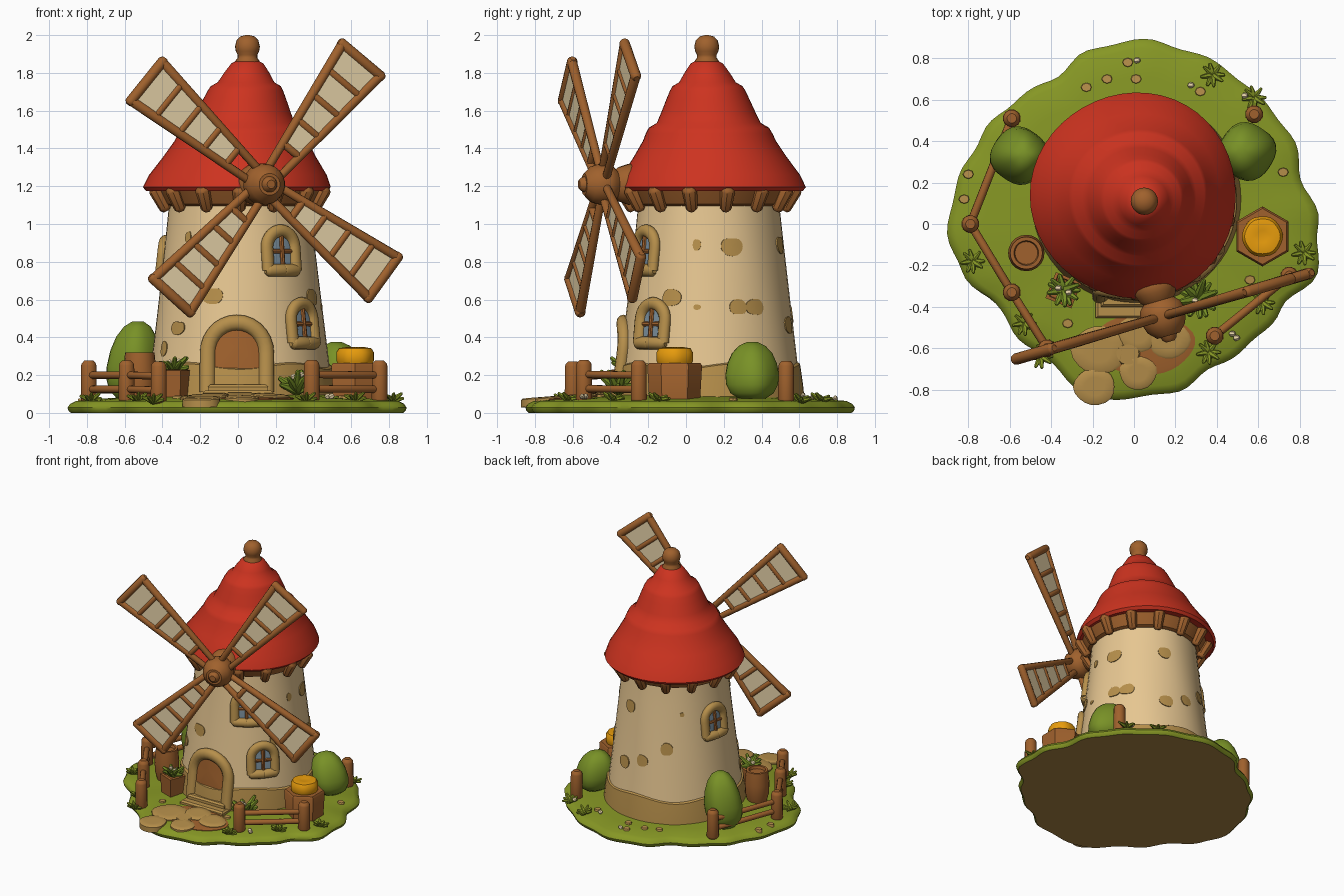
import bpy, bmesh, math
from math import sin, cos, pi, radians
from mathutils import Vector

if "Cube" in bpy.data.objects:
    bpy.data.objects.remove(bpy.data.objects["Cube"], do_unlink=True)


def material(name, *rgb):
    m = bpy.data.materials.new(name)
    m.use_nodes = True
    m.diffuse_color = (*rgb, 1)
    b = m.node_tree.nodes["Principled BSDF"]
    b.inputs["Base Color"].default_value = (*rgb, 1)
    b.inputs["Roughness"].default_value = 0.9
    return m


GRASS = material("grass green", .24, .31, .018)
LEAF = material("leaf green", .19, .285, .02)
RED = material("roof red", .61, .033, .014)
PLASTER = material("cream plaster", .84, .60, .30)
CLOTH = material("sail cloth", .93, .76, .46)
STONE = material("tan stone", .47, .275, .07)
WOOD = material("brown wood", .35, .12, .026)
ORANGE = material("orange", .82, .34, .004)
GLASS = material("blue glass", .20, .28, .34)
SOIL = material("brown soil", .39, .225, .055)
made = []


# ---------- mesh helpers ----------
def finish(name, bm, *mats):
    bmesh.ops.recalc_face_normals(bm, faces=bm.faces)
    me = bpy.data.meshes.new(name)
    bm.to_mesh(me)
    bm.free()
    for m in mats:
        me.materials.append(m)
    ob = bpy.data.objects.new(name, me)
    bpy.context.collection.objects.link(ob)
    made.append(ob)
    return ob


def skin(bm, rings):
    """Bridge closed loops of points and cap both ends."""
    vs = [[bm.verts.new(p) for p in ring] for ring in rings]
    for a, b in zip(vs, vs[1:]):
        for i in range(len(a)):
            j = (i + 1) % len(a)
            bm.faces.new((a[i], a[j], b[j], b[i]))
    bm.faces.new(vs[0])
    bm.faces.new(vs[-1])


def lathe(name, x, y, profile, mat, n=32, lean=(0, 0), wob=0, lobes=5, turn=0):
    """Revolve (radius, z) pairs, with optional lean and wobble."""
    z0, z1 = profile[0][1], profile[-1][1]
    rings = []
    for r, z in profile:
        t = (z - z0) / (z1 - z0)
        rings.append([Vector((x + lean[0] * t + r * (1 + wob * sin(lobes * a + 4 * z)) * cos(a + turn),
                              y + lean[1] * t + r * (1 + wob * sin(lobes * a + 4 * z)) * sin(a + turn), z))
                      for a in (2 * pi * i / n for i in range(n))])
    bm = bmesh.new()
    skin(bm, rings)
    return finish(name, bm, mat)


def capsule(bm, a, b, r1, r2, n=10):
    a, b = Vector(a), Vector(b)
    d = (b - a).normalized()
    u = d.orthogonal().normalized()
    v = d.cross(u)
    steps = ((a - d * r1 * .55, r1 * .55), (a - d * r1 * .2, r1 * .9), (a + d * r1 * .1, r1),
             (b - d * r2 * .1, r2), (b + d * r2 * .2, r2 * .9), (b + d * r2 * .55, r2 * .55))
    skin(bm, [[c + (u * cos(2 * pi * i / n) + v * sin(2 * pi * i / n)) * r for i in range(n)]
              for c, r in steps])


def rods(name, segs, mat, n=10):
    bm = bmesh.new()
    for s in segs:
        capsule(bm, *s, n=n)
    return finish(name, bm, mat)


# ---------- grassy base ----------
RADII = (.89, .84, .87, .86, .87, .88, .89, .86, .80, .83, .85, .87,
         .90, .87, .77, .78, .78, .86, .84, .83, .79, .81, .82, .91)


def edge(a):
    f = (a / (2 * pi) * 24) % 24
    i, t = int(f), f % 1
    t = (1 - cos(pi * t)) / 2
    return RADII[i] * (1 - t) + RADII[(i + 1) % 24] * t + .008 * sin(18 * a)


def ground_z(x, y):
    s = math.hypot(x, y) / edge(math.atan2(y, x))
    return .095 - .03 * max(0, s - .5) / .45


bm = bmesh.new()
angles = [2 * pi * i / 120 for i in range(120)]
skin(bm, [[Vector((edge(a) * s * cos(a), edge(a) * s * sin(a), z)) for a in angles]
          for s, z in ((.98, 0), (.995, .012), (1, .028), (.985, .048), (.95, .063), (.8, .075), (.5, .095))])
base = finish("grass_base", bm, GRASS, SOIL)
for p in base.data.polygons:
    p.material_index = int(p.normal.z < -.9)

# ---------- tower ----------
CX, CY = .01, .12


def wall_r(z):
    return .37 + .122 * max(0, (1.15 - z) / 1.05) ** 1.1


def on_wall(ang, x, z, out=0):
    r = wall_r(z)
    a = ang + x / r
    return Vector((CX + (r + out) * cos(a), CY + (r + out) * sin(a), z))


def wall_patch(name, outline, ang, z, out, mat):
    """A thin plate that follows the curved wall."""
    bm = bmesh.new()
    h = sum(p[1] for p in outline) / len(outline)
    skin(bm, [[on_wall(ang, px * s, z + h + (pz - h) * s, o) for px, pz in outline]
              for s, o in ((1, -.01), (1, out), (.66, out), (.33, out), (.05, out))])
    return finish(name, bm, mat)


def arch(half, straight, n=14):
    return [(half, 0), (half, straight / 2)] + \
        [(half * cos(pi * i / n), straight + half * 1.05 * sin(pi * i / n)) for i in range(n + 1)] + \
        [(-half, straight / 2), (-half, 0)]


heights = [.06 + .1 * i for i in range(12)]
lathe("tower_wall", CX, CY, [(wall_r(z), z) for z in heights], PLASTER, n=48, wob=.004, lobes=7)

bm = bmesh.new()
skin(bm, [[on_wall(a, 0, z + w * .015 * sin(5 * a), o) for a in (2 * pi * i / 60 for i in range(60))]
          for z, o, w in ((.06, .012, 0), (.15, .014, 0), (.245, .012, 1), (.26, -.012, 1))])
finish("tower_footing", bm, STONE)

# plaster patches: angle in degrees, height, half width, half height
for i, (a, z, w, h) in enumerate((
        (18, .88, .06, .047), (-9, .89, .022, .03), (-27, .61, .055, .045), (21, .56, .048, .04),
        (34, .56, .055, .042), (71, .465, .052, .045), (72, .89, .048, .045), (-8, .56, .02, .014),
        (93, .52, .045, .042), (117, .63, .045, .045), (132, .89, .016, .016),
        (-134, .93, .02, .03), (-110, .62, .06, .042), (-137, .45, .05, .035), (-150, .34, .03, .04))):
    blob = [(w * math.copysign(abs(cos(t)) ** .75, cos(t)), h * sin(t) * (1 + .08 * sin(3 * t + i)))
            for t in (2 * pi * k / 20 for k in range(20))]
    wall_patch(f"plaster_patch_{i}", blob, radians(a), z, .005, STONE)


# ---------- door and windows ----------
def opening(name, ang, z, half, straight, tube, fill, sill):
    """Arched panel with a continuous rounded frame."""
    pts = arch(half, straight)
    wall_patch(name + "_panel", pts, ang, z, .009, fill)
    path = [on_wall(ang, px, z + pz, .008) for px, pz in pts]
    out = Vector((cos(ang), sin(ang), 0))
    rings = []
    for i, c in enumerate(path):
        along = (path[min(i + 1, len(path) - 1)] - path[max(i - 1, 0)]).normalized()
        side = along.cross(out).normalized()
        rings.append([c + side * tube * cos(t) + out * tube * .85 * sin(t)
                      for t in (2 * pi * k / 12 for k in range(12))])
    bm = bmesh.new()
    skin(bm, rings)
    if sill:
        for a, b in ((path[-1], on_wall(ang, 0, z, .012)), (on_wall(ang, 0, z, .012), path[0])):
            capsule(bm, a, b, tube, tube, 12)
    finish(name + "_frame", bm, STONE)


FRONT = radians(-92)
opening("door", FRONT, .11, .155, .205, .042, WOOD, False)
for name, deg, z in (("upper_window", -57, .755), ("lower_window", -42, .37), ("side_window", 168, .70)):
    a = radians(deg)
    opening(name, a, z, .085, .12, .034, GLASS, True)
    rods(name + "_bars", [(on_wall(a, 0, z, .01), on_wall(a, 0, z + .2, .01), .013, .013),
                          (on_wall(a, -.07, z + .1, .01), on_wall(a, .07, z + .1, .01), .013, .013)], WOOD, 8)

# ---------- roof, eave ring, brackets, finial ----------
lathe("roof", 0, .138, [(.36, 1.195), (.48, 1.175), (.497, 1.195), (.47, 1.26), (.405, 1.355), (.352, 1.44),
                        (.335, 1.48), (.318, 1.51), (.275, 1.535), (.25, 1.59), (.22, 1.66), (.20, 1.705),
                        (.185, 1.73), (.15, 1.75), (.12, 1.80), (.085, 1.85), (.05, 1.868)],
      RED, n=48, lean=(.05, -.028), wob=.012, lobes=3)
lathe("eave_ring", CX, CY, [(.36, 1.09), (.40, 1.105), (.425, 1.15), (.45, 1.20)], WOOD, n=40)
rods("eave_brackets", [(on_wall(a, 0, 1.085, .03), on_wall(a, 0, 1.18, .085), .032, .04)
                       for a in (2 * pi * (i + .5) / 14 for i in range(14))], WOOD, 8)
lathe("finial", .05, .11, [(.07, 1.82), (.066, 1.86), (.052, 1.88), (.052, 1.895), (.062, 1.915), (.066, 1.94),
                           (.058, 1.972), (.038, 1.993), (.01, 2.0)], WOOD, n=20)

# ---------- sails ----------
TILT = radians(16.3)
HUB = Vector((.14, -.445, 1.21))
U, N, Z = Vector((cos(TILT), sin(TILT), 0)), Vector((sin(TILT), -cos(TILT), 0)), Vector((0, 0, 1))
rods("sail_hub", [(HUB - N * .03, HUB + N * .04, .112, .105), (HUB + N * .08, HUB + N * .105, .05, .04),
                  (HUB, HUB - N * .25, .07, .08), (HUB - N * .11, HUB - N * .16, .1, .11)], WOOD, 20)
for k, (deg, length) in enumerate(((51, .865), (140, .865), (229, .795), (323, .835))):
    t = radians(deg)
    d, p = U * cos(t) + Z * sin(t), Z * cos(t) - U * sin(t)

    def at(s, side, out=0):
        return HUB + d * s * length + p * side * (.03 + .105 * s) + N * out

    segs = [(at(.1, s), at(.98, s), .022, .027) for s in (-1, 1)]
    segs += [(at(s, -1), at(s, 1), .021, .021) for s in (.27, .44, .62, .80)]
    segs += [(at(.98, -1.08), at(.98, 1.08), .028, .028)]
    rods(f"sail_frame_{k}", segs, WOOD)
    bm = bmesh.new()
    skin(bm, [[at(.27, -1, o), at(.27, 1, o), at(.98, 1, o), at(.98, -1, o)] for o in (-.012, .012)])
    finish(f"sail_cloth_{k}", bm, CLOTH)


# ---------- fences ----------
def fence(name, posts):
    tops = [Vector((x, y, ground_z(x, y))) for x, y in posts]
    rods(name + "_posts", [(p, p + Z * .185, .044, .042) for p in tops], WOOD, 12)
    rods(name + "_rails", [(a + Z * h, b + Z * h, .02, .02)
                           for a, b in zip(tops, tops[1:]) for h in (.055, .13)], WOOD)


fence("left_fence", [(-.59, .51), (-.79, 0), (-.59, -.33), (-.42, -.60)])
fence("right_fence", [(.39, -.54), (.75, -.25)])
fence("lone_post", [(.58, .53)])

# ---------- barrel, planters, pumpkin, bushes ----------
lathe("barrel", -.52, -.14, [(.07, .08), (.085, .14), (.088, .22), (.08, .30), (.078, .32), (.06, .32),
                             (.055, .30)], WOOD, n=20)
lathe("hexagon_planter", .62, -.06, [(.135, .07), (.145, .25), (.135, .265), (.11, .265)], WOOD, n=6, turn=pi / 6)
lathe("pumpkin", .62, -.06, [(.085, .25), (.098, .275), (.098, .32), (.085, .342), (.05, .348), (.03, .343)],
      ORANGE, n=32, wob=.015, lobes=6)
lathe("square_planter", -.34, -.32, [(.085, .08), (.095, .225), (.075, .23), (.07, .215)], WOOD, n=4, turn=.4)
dome = [(.5, 0), (.82, .1), (.97, .25), (1, .42), (.92, .62), (.75, .8), (.5, .93), (.2, 1)]
for name, x, y, r, h in (("right_bush", -.57, .33, .137, .41), ("left_bush", .56, .35, .138, .30)):
    lathe(name, x, y, [(r * a, .075 + h * b) for a, b in dome], LEAF, n=28, lean=(-x * .07, 0), wob=.04, lobes=4)


def tuft(name, x, y, z, r, n, mat, lift):
    """Cluster of short tapered leaves."""
    c = Vector((x, y, z))
    rods(name, [(c, c + Vector((cos(i * 2.4) * r, sin(i * 2.4) * r, r * lift * (.3 + .4 * (i % 3)))),
                 r * .32, r * .14) for i in range(n)], mat, 6)


tuft("planter_leaves", -.34, -.32, .225, .075, 11, LEAF, .8)
tuft("door_shrub", .31, -.36, .12, .09, 13, LEAF, 1)
for i, (x, y) in enumerate(((-.45, -.64), (.36, -.62), (.82, -.14), (-.78, -.18), (.38, .72), (.58, .61),
                            (-.53, -.48), (.62, -.38))):
    tuft(f"grass_tuft_{i}", x, y, ground_z(x, y), .055, 8, GRASS, .6)

# ---------- small cream flowers ----------
rods("flowers", [((x, y, z), (x + .012, y, z + .006), .015, .013) for x, y, z in
                 ((.49, -.55, .085), (.47, -.53, .085), (.27, .67, .08), (.53, .62, .09), (.01, .79, .075),
                  (-.32, -.33, .27), (-.37, -.31, .265), (.33, -.40, .2), (.29, -.37, .19))], CLOTH, 6)


# ---------- path, steps and pebbles ----------
def slab(name, x, y, rx, ry, h, mat, n=18):
    bm = bmesh.new()
    skin(bm, [[Vector((x + rx * s * cos(a) * (1 + .05 * sin(3 * a + x * 9)), y + ry * s * sin(a),
                       ground_z(x + rx * s * cos(a), y + ry * s * sin(a)) + o))
               for a in (2 * pi * i / n for i in range(n))]
              for s, o in ((1, -.03), (1, h * .6), (.9, h), (.5, h), (.05, h))])
    finish(name, bm, mat)


slab("dirt_path", .05, -.58, .24, .15, .006, WOOD, 32)
for i, (x, y, r) in enumerate(((-.19, -.785, .1), (.02, -.72, .09), (-.17, -.61, .13), (.02, -.53, .1),
                               (.17, -.56, .1), (-.03, -.63, .06))):
    slab(f"path_stone_{i}", x, y, r, r * .9, .016, STONE)
for i, (front, half, top) in enumerate(((-.40, .16, .15), (-.455, .185, .118))):
    bm = bmesh.new()
    skin(bm, [[Vector((sx * (half - c), y, z)) for sx, y in ((-1, -.3), (1, -.3), (1, front + c), (-1, front + c))]
              for c, z in ((0, .07), (0, top - .012), (.012, top))])
    finish(f"door_step_{i}", bm, STONE)
for i, (x, y) in enumerate(((-.13, .7), (.01, .7), (.32, .64), (-.03, .78), (-.23, .66), (-.8, .24),
                            (-.82, .12), (.72, .25), (.56, -.27), (-.32, -.48), (.22, -.45))):
    slab(f"pebble_{i}", x, y, .026, .022, .012, STONE, 8)

# ---------- shading ----------
bpy.ops.object.select_all(action="DESELECT")
for ob in made:
    ob.select_set(True)
bpy.context.view_layer.objects.active = made[0]
bpy.ops.object.shade_smooth_by_angle(angle=radians(40))
